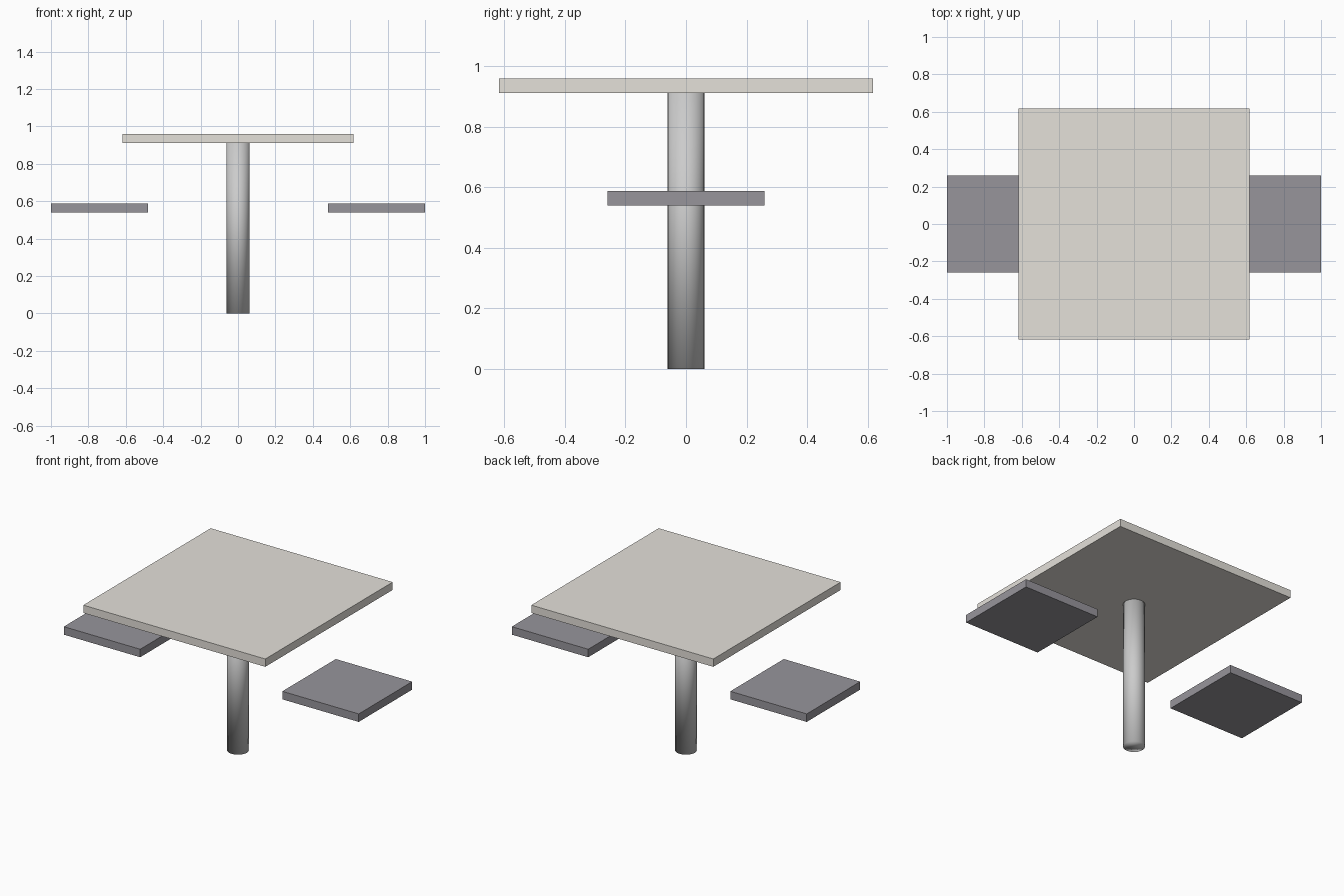
import bpy

if "Cube" in bpy.data.objects:
    bpy.data.objects.remove(bpy.data.objects["Cube"])


def material(name, color):
    mat = bpy.data.materials.new(name)
    mat.diffuse_color = color
    mat.use_nodes = True
    mat.node_tree.nodes["Principled BSDF"].inputs["Base Color"].default_value = mat.diffuse_color
    return mat


def slab(name, x, z_low, z_high, width, depth, mat):
    bpy.ops.mesh.primitive_cube_add(size=1, location=(x, 0, (z_low + z_high) / 2))
    obj = bpy.context.object
    obj.name = name
    obj.scale = (width, depth, z_high - z_low)
    bpy.ops.object.transform_apply(location=False, rotation=False, scale=True)
    obj.data.materials.append(mat)
    return obj


beige = material("beige_top", (0.78, 0.75, 0.70, 1))
charcoal = material("charcoal_seat", (0.31, 0.30, 0.33, 1))

# Table top
slab("table_top", 0, 0.911, 0.959, 1.234, 1.234, beige)

# Floating seats on both sides
for side, sign in (("left", -1), ("right", 1)):
    slab(side + "_seat", sign * 0.741, 0.539, 0.588, 0.518, 0.518, charcoal)

# Central post, smooth all over
bpy.ops.mesh.primitive_cylinder_add(vertices=24, radius=0.061, depth=0.911,
                                    location=(0, 0, 0.4555))
bpy.context.object.name = "post"
bpy.ops.object.shade_smooth()
